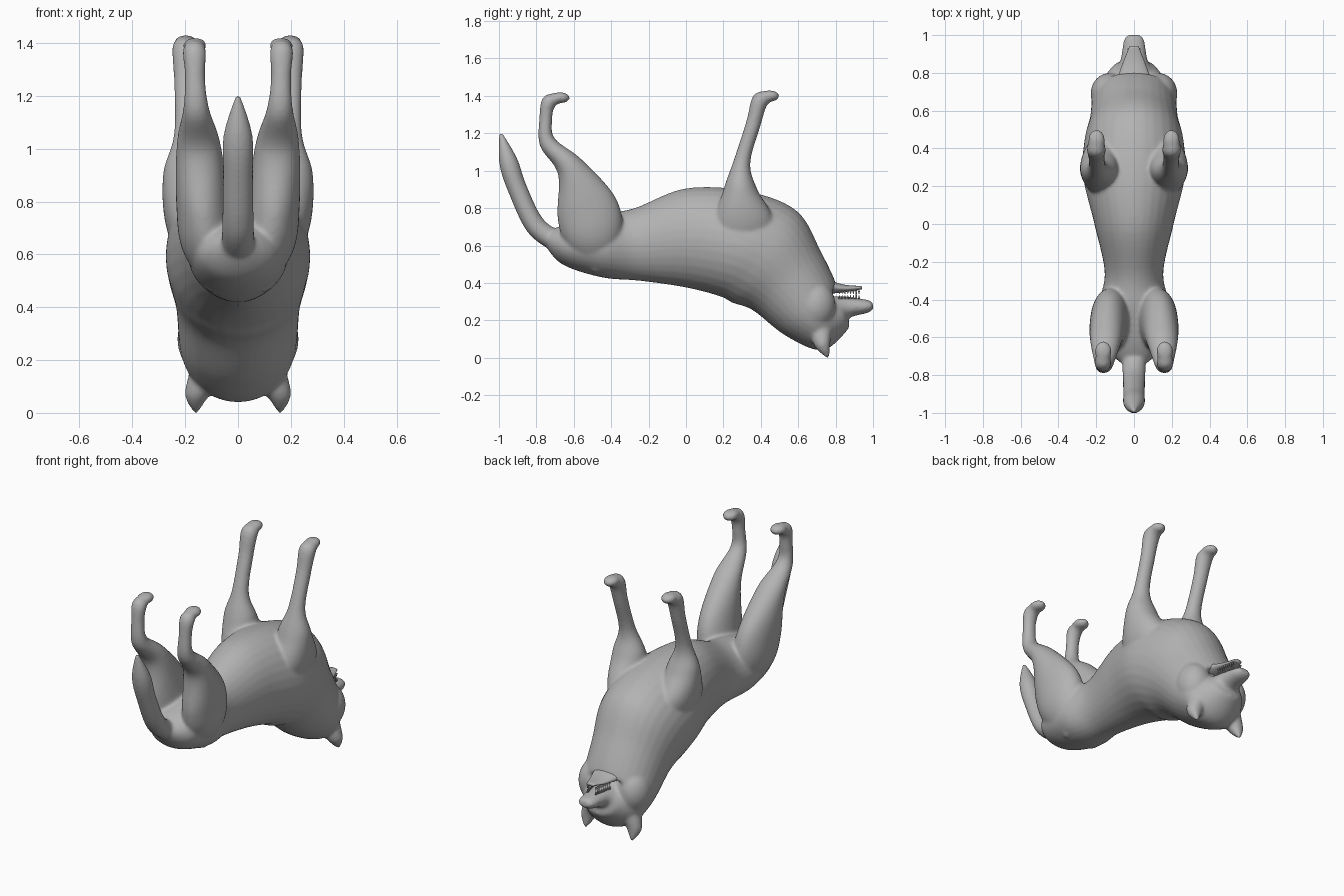
import bpy
import bmesh
from math import cos, sin, tau
from mathutils import Vector, Matrix

cube = bpy.data.objects.get("Cube")
if cube:
    bpy.data.objects.remove(cube)

tone = .45
grey = bpy.data.materials.new("soft grey")
grey.use_nodes = True
grey.diffuse_color = (tone, tone, tone, 1)
grey.node_tree.nodes["Principled BSDF"].inputs["Base Color"].default_value = grey.diffuse_color


def blend(a, b, c, d, t):
    """Catmull-Rom step between b and c."""
    return b + t / 2 * (c - a + t * (2 * a - 5 * b + 4 * c - d + t * (3 * (b - c) + d - a)))


def smooth_path(stations, steps=7):
    """Fill in a smooth run of stations between the given ones."""
    last = len(stations) - 1
    fine = []
    for i in range(last):
        four = [stations[min(max(i + k, 0), last)] for k in (-1, 0, 1, 2)]
        for s in range(steps):
            fine.append([blend(*values, s / steps) for values in zip(*four)])
    return fine + [stations[-1]]


def rounded(points, cap=.1):
    """Give each (y, z, radius) point a width that follows its radius up to a cap."""
    return [(y, z, radius, min(radius * 1.1, cap)) for y, z, radius in points]


def loft(bm, stations, x_start=0, x_end=0, sides=32):
    """Skin elliptical rings of (y, z, depth, width), each square to the path."""
    last = len(stations) - 1
    framed = []
    for i, (y, z, deep, wide) in enumerate(stations):
        before, after = stations[max(i - 1, 0)], stations[min(i + 1, last)]
        normal = Vector((before[1] - after[1], after[0] - before[0])).normalized() * deep
        x = x_end + (x_start - x_end) * (1 - i / last) ** 3
        framed.append((x, y, z, wide, *normal))
    angles = [tau * k / sides for k in range(sides)]
    rings = []
    for x, y, z, wide, lean, rise in smooth_path(framed):
        rings.append([bm.verts.new((x + wide * cos(a), y + lean * sin(a), z + rise * sin(a)))
                      for a in angles])
    faces = [bm.faces.new(rings[0]), bm.faces.new(rings[-1][::-1])]
    for ring, following in zip(rings, rings[1:]):
        for k in range(sides):
            faces.append(bm.faces.new((ring[k - 1], following[k - 1], following[k], ring[k])))
    bmesh.ops.recalc_face_normals(bm, faces=faces)


def ball(bm, centre, size):
    """Add an ellipsoid with the given half sizes."""
    place = Matrix.Translation(centre) @ Matrix.Diagonal((*size, 1))
    bmesh.ops.create_uvsphere(bm, u_segments=24, v_segments=16, radius=1, matrix=place)


def finish(name, bm):
    mesh = bpy.data.meshes.new(name)
    bm.to_mesh(mesh)
    bm.free()
    mesh.materials.append(grey)
    mesh.shade_smooth()
    obj = bpy.data.objects.new(name, mesh)
    bpy.context.collection.objects.link(obj)
    return obj


# Rump, belly, chest, neck, skull and muzzle in one run
torso = [
    (-.75, .64, .03, .05),
    (-.65, .61, .11, .15),
    (-.45, .6, .17, .19),
    (-.26, .605, .195, .155),
    (0, .64, .265, .21),
    (.25, .61, .29, .27),
    (.42, .54, .3, .265),
    (.54, .41, .24, .235),
    (.67, .25, .19, .22),
    (.74, .21, .17, .19),
    (.82, .24, .1, .12),
    (.86, .27, .06, .075),
    (.97, .275, .035, .055),
    (1, .28, .018, .035),
]
# Tapering limbs
tail = rounded([(-.65, .6, .06), (-.8, .7, .055), (-.9, .9, .052), (-.95, 1.05, .05), (-.99, 1.2, .01)])
hind_leg = rounded([(-.47, .46, .03), (-.49, .62, .15), (-.53, .8, .165), (-.62, 1.02, .075),
                    (-.74, 1.15, .045), (-.75, 1.27, .035), (-.73, 1.37, .04), (-.64, 1.4, .02)])
front_leg = rounded([(.33, .5, .03), (.31, .7, .16), (.29, .9, .09), (.3, 1.05, .045),
                     (.36, 1.25, .04), (.4, 1.38, .045), (.48, 1.4, .025)])
ear = rounded([(.72, .16, .065), (.73, .07, .043), (.76, 0, .008)])

bm = bmesh.new()
loft(bm, torso)
loft(bm, tail)
for side in (1, -1):
    loft(bm, hind_leg, side * .08, side * .165)
    loft(bm, front_leg, side * .15, side * .2)
    loft(bm, ear, side * .11, side * .16)
    # Cheek ruff and paws
    ball(bm, (side * .13, .69, .28), (.1, .11, .13))
    ball(bm, (side * .163, -.675, 1.39), (.045, .055, .03))
    ball(bm, (side * .198, .445, 1.4), (.045, .055, .03))
body = finish("body", bm)

# Fuse the parts into one soft skin
skin = body.modifiers.new("merge", "REMESH")
skin.mode = "VOXEL"
skin.voxel_size = .009
skin.use_smooth_shade = True
relax = body.modifiers.new("soften joins", "SMOOTH")
relax.iterations = 10

# Open lower jaw
bm = bmesh.new()
loft(bm, [(.74, .38, .04, .1), (.85, .37, .02, .06), (.94, .375, .009, .025)])
finish("lower_jaw", bm)

# Teeth along both jaws, with longer canines near the front
bm = bmesh.new()
for side in (1, -1):
    for i in range(8):
        tall = .035 if i == 6 else .02
        inset = .05 - i * .003
        for root, grow in ((.315, 1), (.36, -1)):
            place = Matrix.Translation((side * inset, .82 + i * .015, root + grow * tall / 2))
            turn = Matrix.Rotation(0 if grow > 0 else tau / 2, 4, "X")
            bmesh.ops.create_cone(bm, segments=8, radius1=.006, radius2=.001, depth=tall,
                                  cap_ends=True, matrix=place @ turn)
finish("teeth", bm)

# Eyes
for side, name in ((1, "left_eye"), (-1, "right_eye")):
    bm = bmesh.new()
    ball(bm, (side * .115, .8, .2), (.018, .018, .015))
    finish(name, bm)
